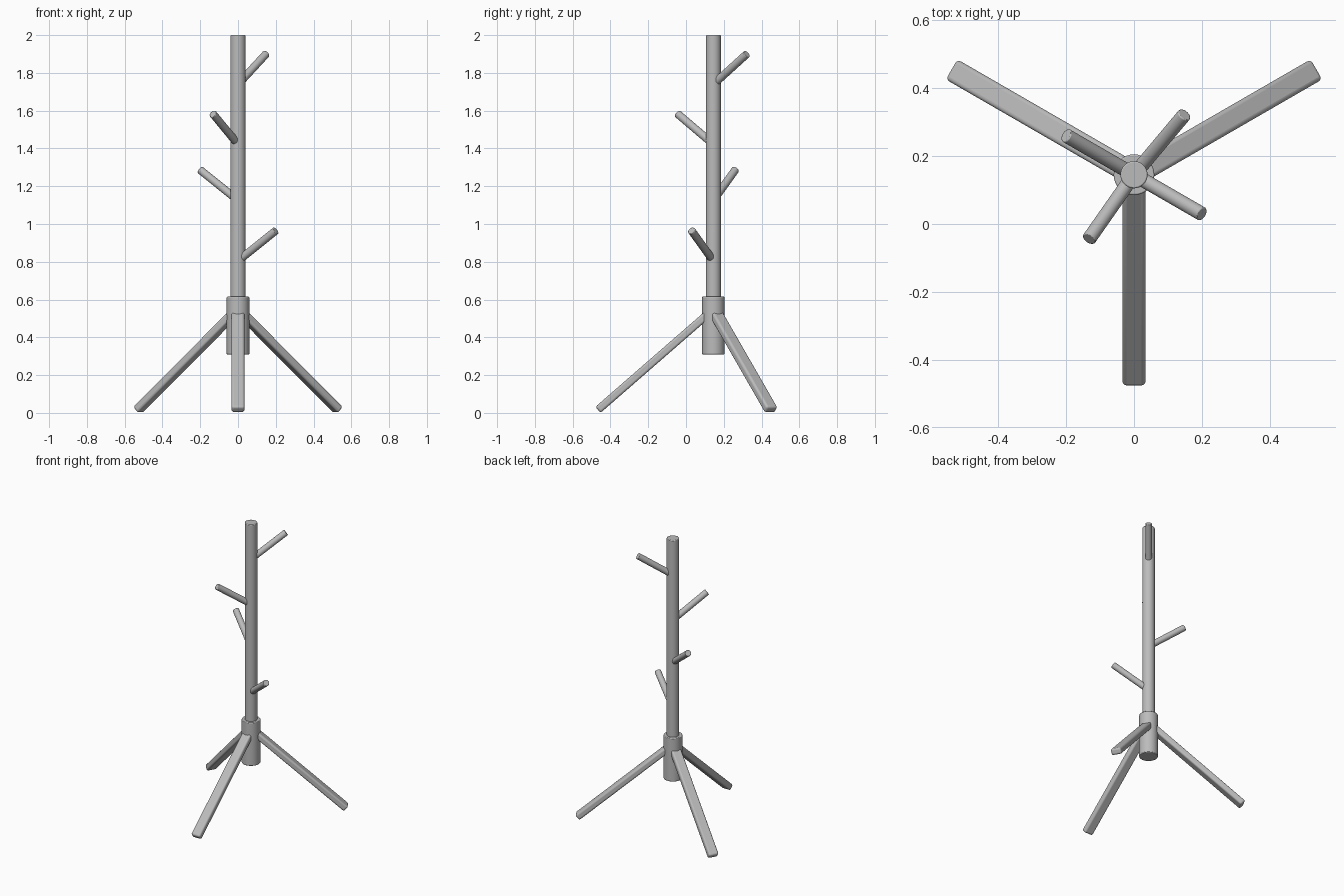
import bpy, math
from mathutils import Vector

cube = bpy.data.objects.get("Cube")
if cube:
    bpy.data.objects.remove(cube, do_unlink=True)

grey = bpy.data.materials.new("plain grey")
grey.use_nodes = True
grey.diffuse_color = (0.5, 0.5, 0.5, 1)
grey.node_tree.nodes["Principled BSDF"].inputs["Base Color"].default_value = (0.5, 0.5, 0.5, 1)

AXIS_Y = 0.145  # the pole stands behind the centre of the footprint


def finish(obj, name, bevel, segments=2):
    """Name, colour, round off and shade a part."""
    obj.name = obj.data.name = name
    obj.data.materials.append(grey)
    mod = obj.modifiers.new("rounded edges", 'BEVEL')
    mod.width, mod.segments = bevel, segments
    mod.limit_method = 'ANGLE'
    mod.angle_limit = math.radians(40)
    bpy.ops.object.shade_smooth_by_angle(angle=math.radians(40))


def around(angle, radius, z):
    """Point at a compass angle and distance from the pole axis."""
    a = math.radians(angle)
    return Vector((radius * math.cos(a), AXIS_Y + radius * math.sin(a), z))


def rod(name, start, end, radius, bevel):
    d = end - start
    bpy.ops.mesh.primitive_cylinder_add(
        vertices=32, radius=radius, depth=d.length, location=(start + end) / 2,
        rotation=d.to_track_quat('Z', 'Y').to_euler())
    finish(bpy.context.object, name, bevel)


def leg(name, angle):
    """Flat rounded bar sloping from the hub to the floor."""
    start, end = around(angle, 0.03, 0.522), around(angle, 0.611, 0.016)
    d = end - start
    bpy.ops.mesh.primitive_cube_add(
        size=1, location=(start + end) / 2,
        rotation=d.to_track_quat('Z', 'Y').to_euler())
    obj = bpy.context.object
    obj.scale = (0.068, 0.042, d.length)
    bpy.ops.object.transform_apply(location=False, rotation=False, scale=True)
    finish(obj, name, 0.012, 4)


# Upright pole and the hub that holds it
rod("pole", Vector((0, AXIS_Y, 0.5)), Vector((0, AXIS_Y, 2.0)), 0.04, 0.004)
rod("hub", Vector((0, AXIS_Y, 0.31)), Vector((0, AXIS_Y, 0.615)), 0.06, 0.004)

# Three splayed legs
for name, angle in (("front_leg", -90), ("back_left_leg", 30), ("back_right_leg", 150)):
    leg(name, angle)

# Four upward-sloping pegs: compass angle and tip height
PEGS = {"top_peg": (50, 1.90), "upper_peg": (235, 1.583),
        "middle_peg": (150, 1.286), "lower_peg": (-30, 0.965)}
for name, (angle, tip_z) in PEGS.items():
    rod(name, around(angle, 0.02, tip_z - 0.147), around(angle, 0.231, tip_z), 0.021, 0.003)
